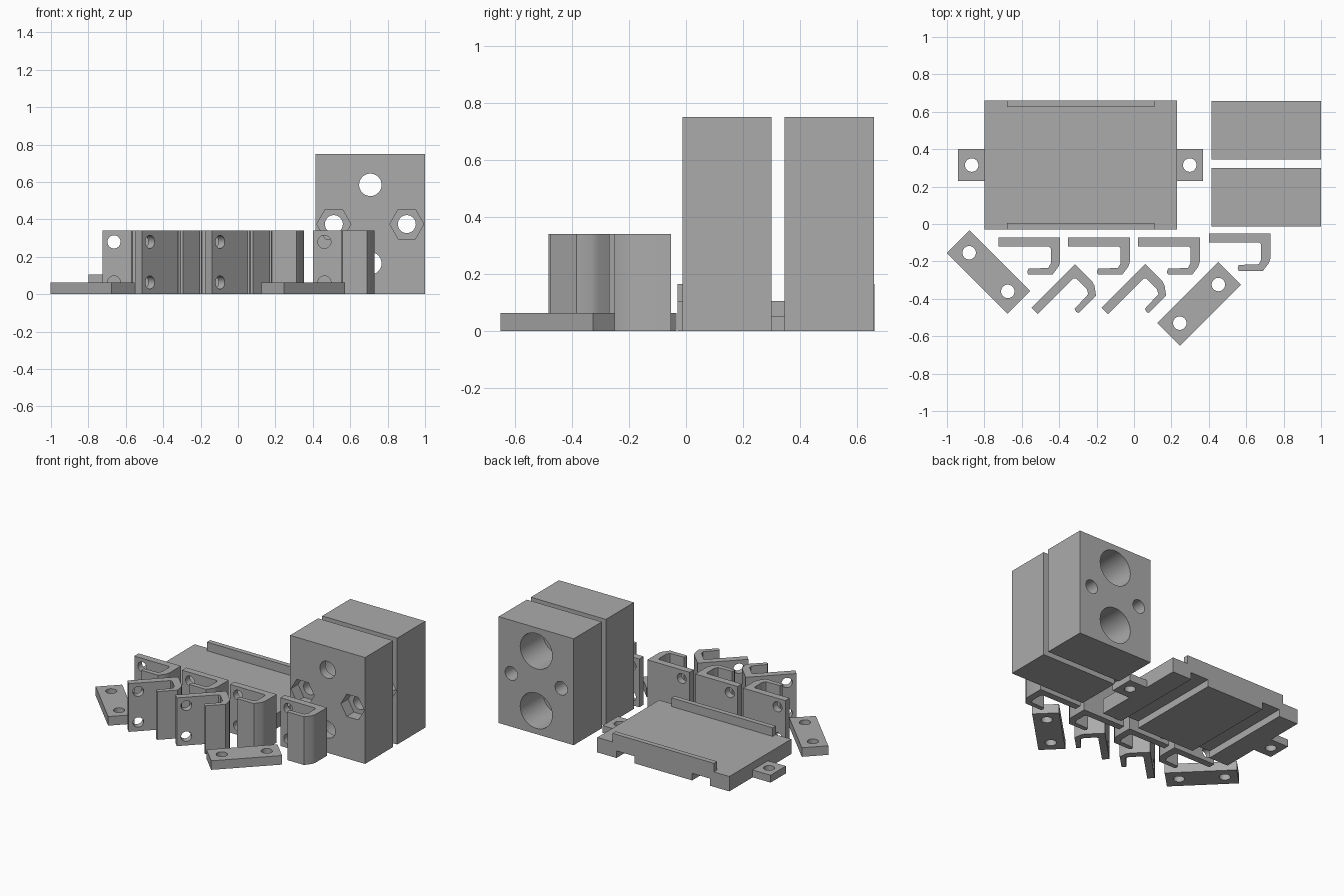
import bpy, bmesh, math
from mathutils import Matrix, Vector

if "Cube" in bpy.data.objects:
    bpy.data.objects.remove(bpy.data.objects["Cube"], do_unlink=True)

grey = bpy.data.materials.new("plain_grey")
grey.use_nodes = True
grey.diffuse_color = (0.41, 0.41, 0.41, 1)
grey.node_tree.nodes["Principled BSDF"].inputs["Base Color"].default_value = grey.diffuse_color


def prism(name, outline, z0, z1):
    """Extrude a flat outline upward."""
    bm = bmesh.new()
    face = bm.faces.new([bm.verts.new((x, y, z0)) for x, y in outline])
    top = bmesh.ops.extrude_face_region(bm, geom=[face])["geom"]
    bmesh.ops.translate(bm, verts=[v for v in top if isinstance(v, bmesh.types.BMVert)], vec=(0, 0, z1 - z0))
    bmesh.ops.recalc_face_normals(bm, faces=bm.faces)
    mesh = bpy.data.meshes.new(name)
    bm.to_mesh(mesh)
    bm.free()
    mesh.materials.append(grey)
    obj = bpy.data.objects.new(name, mesh)
    bpy.context.collection.objects.link(obj)
    return obj


def box(name, x0, x1, y0, y1, z0, z1):
    return prism(name, [(x0, y0), (x1, y0), (x1, y1), (x0, y1)], z0, z1)


def rod(radius, z0, z1, sides=32):
    """Upright cutter."""
    turn = [2 * math.pi * i / sides for i in range(sides)]
    return prism("cutter", [(radius * math.cos(a), radius * math.sin(a)) for a in turn], z0, z1)


def rod_along_y(x, z, radius, y0, y1, sides=32):
    cutter = rod(radius, -y1, -y0, sides)
    cutter.data.transform(Matrix.Translation((x, 0, z)) @ Matrix.Rotation(math.pi / 2, 4, "X"))
    return cutter


def rod_up(x, y, radius, top):
    cutter = rod(radius, -0.1, top + 0.1)
    cutter.data.transform(Matrix.Translation((x, y, 0)))
    return cutter


def carve(obj, cutters, operation="DIFFERENCE"):
    """Apply each boolean and discard its helper."""
    for cutter in cutters:
        cutter.hide_render = True
        mod = obj.modifiers.new("cut", "BOOLEAN")
        mod.operation, mod.solver, mod.object = operation, "EXACT", cutter
        graph = bpy.context.evaluated_depsgraph_get()
        graph.update()
        mesh = bpy.data.meshes.new_from_object(obj.evaluated_get(graph))
        obj.modifiers.clear()
        obj.data = mesh
        bpy.data.objects.remove(cutter, do_unlink=True)
    return obj


def finish(obj):
    bpy.ops.object.select_all(action="DESELECT")
    obj.select_set(True)
    bpy.context.view_layer.objects.active = obj
    bpy.ops.object.shade_smooth_by_angle(angle=math.radians(28))


# Tray: plate with two channels underneath, drilled ears and edge ridges
tray_x, tray_y = -0.285, 0.315
tray = box("tray", -0.80, 0.23, -0.03, 0.66, 0, 0.105)
ears = [box("ear", tray_x + s * 0.585 - 0.07, tray_x + s * 0.585 + 0.07,
            tray_y - 0.085, tray_y + 0.085, 0, 0.052) for s in (-1, 1)]
for ear in ears:
    ear.data.transform(Matrix.Translation((0, 0, 0)))
channels = [box("channel", tray_x + s * 0.295 - 0.07, tray_x + s * 0.295 + 0.07,
                -0.2, 0.8, -0.1, 0.05) for s in (-1, 1)]
carve(tray, channels)
finish(tray)
for side, ear, s in zip(("right", "left"), ears, (-1, 1)):
    ear.name = side + "_tray_ear"
    carve(ear, [rod_up(tray_x + s * 0.583, tray_y, 0.036, 0.052)])
    finish(ear)
for name, y in (("front_ridge", -0.03), ("back_ridge", 0.625)):
    box(name, -0.68, 0.11, y, y + 0.035, 0.105, 0.166)

# Blocks: rear bores, smaller through holes, and bolt holes with hex pockets
mid_x, mid_z = 0.7075, 0.375
for name, y in (("front_block", -0.013), ("back_block", 0.345)):
    back = y + 0.313
    block = box(name, 0.415, 1.0, y, back, 0, 0.75)
    cutters = []
    for s in (-1, 1):
        cutters.append(rod_along_y(mid_x, mid_z + s * 0.21, 0.06, y - 0.1, back + 0.1))
        cutters.append(rod_along_y(mid_x, mid_z + s * 0.21, 0.125, y + 0.06, back + 0.1))
        cutters.append(rod_along_y(mid_x + s * 0.195, mid_z, 0.048, y - 0.1, back + 0.1))
        cutters.append(rod_along_y(mid_x + s * 0.195, mid_z, 0.091, y - 0.1, y + 0.08, 6))
    carve(block, cutters)
    finish(block)

# Hooked clips, drawn around their outer corner
hook = [(0, 0), (0, -0.13), (-0.008, -0.155), (-0.04, -0.198), (-0.17, -0.198),
        (-0.176, -0.185), (-0.17, -0.167), (-0.063, -0.163), (-0.05, -0.138),
        (-0.05, -0.058), (-0.06, -0.048), (-0.33, -0.048), (-0.33, 0)]
places = [(-0.395, -0.072, 0), (-0.022, -0.072, 0), (0.352, -0.072, 0),
          (0.73, -0.052, 0), (-0.315, -0.215, 45), (0.06, -0.215, 45)]
for number, (x, y, angle) in enumerate(places, 1):
    clip = prism("hooked_clip_%d" % number, hook, 0, 0.34)
    carve(clip, [rod_along_y(-0.268, z, 0.035, -0.1, 0.1) for z in (0.063, 0.28)])
    clip.data.transform(Matrix.Translation((x, y, 0)) @ Matrix.Rotation(math.radians(angle), 4, "Z"))
    finish(clip)

# Flat drilled bars
for name, x, y, angle in (("right_bar", -0.778, -0.257, -45), ("left_bar", 0.348, -0.427, 45)):
    bar = box(name, -0.23, 0.23, -0.086, 0.086, 0, 0.064)
    carve(bar, [rod_up(s * 0.146, 0, 0.036, 0.064) for s in (-1, 1)])
    bar.data.transform(Matrix.Translation((x, y, 0)) @ Matrix.Rotation(math.radians(angle), 4, "Z"))
    finish(bar)
